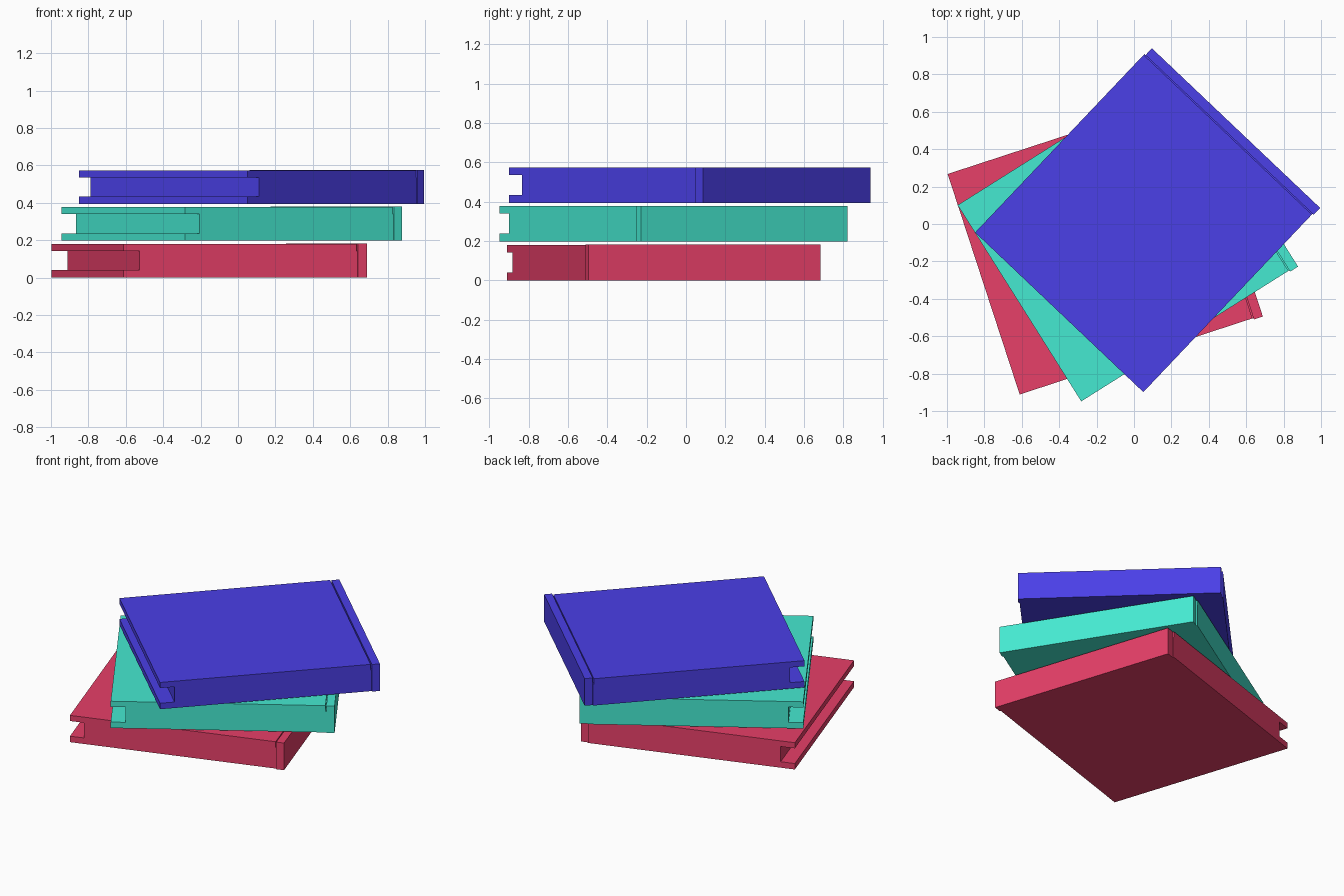
import bpy, bmesh
from math import radians, cos, sin
from mathutils import Matrix

if "Cube" in bpy.data.objects:
    bpy.data.objects.remove(bpy.data.objects["Cube"])

DEPTH, WIDTH, THICK = 1.365, 1.24, 0.182   # fore-edge to spine, head to tail, height
COVER, INSET, SPINE = 0.04, 0.09, 0.05     # cover board, page recess, spine board


def prism(name, profile, v0, v1, matrix, mat):
    """Extrude an x-z profile along y from v0 to v1."""
    bm = bmesh.new()
    face = bm.faces.new([bm.verts.new((x, v0, z)) for x, z in profile])
    ext = bmesh.ops.extrude_face_region(bm, geom=[face])
    verts = [g for g in ext["geom"] if isinstance(g, bmesh.types.BMVert)]
    bmesh.ops.translate(bm, verts=verts, vec=(0, v1 - v0, 0))
    bmesh.ops.recalc_face_normals(bm, faces=bm.faces)
    me = bpy.data.meshes.new(name)
    bm.to_mesh(me)
    bm.free()
    me.materials.append(mat)
    ob = bpy.data.objects.new(name, me)
    ob.matrix_world = matrix
    bpy.context.collection.objects.link(ob)


def book(name, x, y, z, angle, color):
    mat = bpy.data.materials.new(name + "_cloth")
    mat.diffuse_color = (*color, 1)
    mat.use_nodes = True
    mat.node_tree.nodes["Principled BSDF"].inputs["Base Color"].default_value = mat.diffuse_color
    place = Matrix.Translation((x, y, z)) @ Matrix.Rotation(radians(angle), 4, 'Z')
    a, b = -DEPTH / 2, DEPTH / 2 - SPINE
    p, top = a + INSET, THICK - COVER
    # covers and recessed page block, with a shallow hinge step at the top
    prism(name + "_covers_and_pages",
          [(a, 0), (b, 0), (b, top), (b - 0.006, top), (b - 0.006, THICK - 0.002),
           (a, THICK - 0.002), (a, top), (p, top), (p, COVER), (a, COVER)],
          -WIDTH / 2, WIDTH / 2, place, mat)
    # spine board, slid slightly toward the tail
    prism(name + "_spine",
          [(b, 0), (b + SPINE, 0), (b + SPINE, THICK), (b, THICK)],
          -WIDTH / 2 - 0.008, WIDTH / 2 - 0.008, place, mat)


book("bottom_book", -0.155, -0.11, 0.0, 18.1, (0.80, 0.05, 0.14))
book("middle_book", -0.035, -0.06, 0.197, 32.2, (0.06, 0.82, 0.64))
book("top_book", 0.07, 0.023, 0.393, 46.5, (0.07, 0.05, 0.80))
